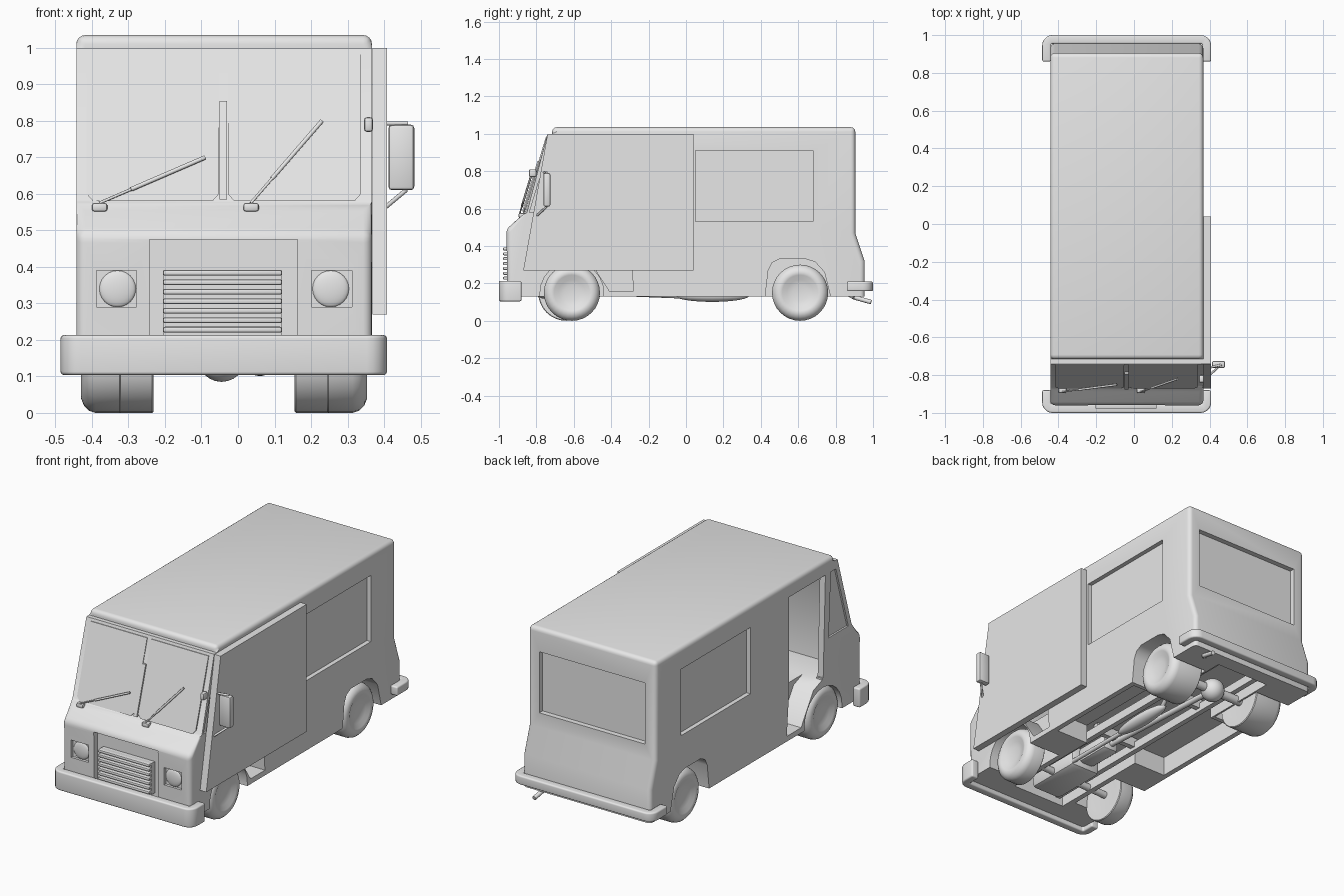
import bpy, bmesh, math
from mathutils import Vector, Matrix

cube = bpy.data.objects.get("Cube")
if cube:
    bpy.data.objects.remove(cube)

CX = -0.038           # centre line of the body
HALF = 0.405          # half width of the body

grey = bpy.data.materials.new("plain_grey")
grey.use_nodes = True
grey.diffuse_color = (0.8, 0.8, 0.8, 1)
grey.node_tree.nodes["Principled BSDF"].inputs["Base Color"].default_value = (0.8, 0.8, 0.8, 1)
parts = []


def finish(name, bm, keep=True):
    bmesh.ops.recalc_face_normals(bm, faces=bm.faces)
    me = bpy.data.meshes.new(name)
    bm.to_mesh(me)
    bm.free()
    ob = bpy.data.objects.new(name, me)
    bpy.context.collection.objects.link(ob)
    if keep:
        me.materials.append(grey)
        parts.append(ob)
    return ob


def prism(name, pts, axis, lo, hi, bevel=0, rule=None, segs=3, keep=True):
    """Extrude a 2D outline along an axis, rounding the edges that pass the rule."""
    place = {"x": lambda p: (lo, p[0], p[1]),
             "y": lambda p: (p[0], lo, p[1]),
             "z": lambda p: (p[0], p[1], lo)}[axis]
    bm = bmesh.new()
    face = bm.faces.new([bm.verts.new(place(p)) for p in pts])
    new = bmesh.ops.extrude_face_region(bm, geom=[face])["geom"]
    step = Vector([hi - lo if a == axis else 0 for a in "xyz"])
    bmesh.ops.translate(bm, vec=step, verts=[v for v in new if isinstance(v, bmesh.types.BMVert)])
    bmesh.ops.recalc_face_normals(bm, faces=bm.faces)
    if bevel:
        edges = [e for e in bm.edges if e.calc_face_angle(0) > 0.5 and (not rule or rule(e))]
        bmesh.ops.bevel(bm, geom=edges, offset=bevel, segments=segs, profile=0.5,
                        affect="EDGES", clamp_overlap=True)
    return finish(name, bm, keep)


def box(name, x, y, z, bevel=0, keep=True):
    outline = [(y[0], z[0]), (y[1], z[0]), (y[1], z[1]), (y[0], z[1])]
    return prism(name, outline, "x", x[0], x[1], bevel, segs=2, keep=keep)


def rods(name, path, r, sides=10):
    """A chain of straight round bars through the points."""
    bm = bmesh.new()
    for a, b in zip(path, path[1:]):
        a, b = Vector(a), Vector(b)
        d = b - a
        m = Matrix.Translation((a + b) / 2) @ d.to_track_quat("Z", "Y").to_matrix().to_4x4()
        bmesh.ops.create_cone(bm, cap_ends=True, segments=sides, radius1=r, radius2=r,
                              depth=d.length, matrix=m)
    return finish(name, bm)


def ball(name, loc, size):
    bm = bmesh.new()
    m = Matrix.Translation(loc) @ Matrix.Diagonal((*size, 1))
    bmesh.ops.create_uvsphere(bm, u_segments=24, v_segments=12, radius=1, matrix=m)
    return finish(name, bm)


def cut(ob, cutters):
    for c in cutters:
        c.hide_render = True
        mod = ob.modifiers.new("cut", "BOOLEAN")
        mod.operation, mod.solver, mod.object = "DIFFERENCE", "EXACT", c
    bpy.context.view_layer.update()
    me = bpy.data.meshes.new_from_object(ob.evaluated_get(bpy.context.evaluated_depsgraph_get()))
    ob.modifiers.clear()
    ob.data = me
    for c in cutters:
        bpy.data.objects.remove(c)


def side_x(s, a, b):
    """Range from offset a to b, measured outward from the centre line on side s."""
    return sorted((CX + s * a, CX + s * b))


def slope(z):
    """Depth of the windscreen plane at a height."""
    return -0.87 + (z - 0.57) * 0.302


def soft_edge(e):
    """Round the nose, roof and rear, but keep the windscreen frame and sill crisp."""
    zs = sorted(v.co.z for v in e.verts)
    front = min(v.co.y for v in e.verts) < -0.6
    return zs[1] > 0.2 and not (front and 0.9 < zs[1] < 1.01)


# Body shell from its side profile, with the roof set back above the windscreen
profile = [(-0.955, 0.13), (-0.96, 0.49), (-0.87, 0.57), (slope(1.0), 1.0), (-0.716, 1.0),
           (-0.716, 1.035), (0.905, 1.035), (0.905, 0.47), (0.955, 0.32), (0.955, 0.13)]
body = prism("body", profile, "x", CX - HALF, CX + HALF, 0.032, soft_edge, 4)

# Openings: cab, underside, grille, windows, arches, doorways and steps
cab = [(-0.80, 0.36), (-0.82, 0.62), (-0.71, 0.97), (0, 0.97), (0, 0.36)]
door = [(-0.61, 0.37), (-0.30, 0.37), (-0.30, 0.95), (-0.63, 0.95)]
step = [(-0.60, 0.40), (-0.60, 0.36), (-0.52, 0.33), (-0.41, 0.16), (-0.28, 0.16), (-0.30, 0.40)]
rear_arch = [(0.42, 0.1), (0.44, 0.27), (0.46, 0.31), (0.50, 0.33), (0.64, 0.33),
             (0.69, 0.315), (0.74, 0.26), (0.78, 0.1)]
front_arch = [(-0.61 + 0.17 * math.cos(t * math.pi / 12), 0.15 + 0.165 * math.sin(t * math.pi / 12))
              for t in range(13)] + [(-0.78, 0.1), (-0.44, 0.1)]
quarter = [(-0.66, 0.58), (slope(0.58) + 0.03, 0.58), (slope(0.95) + 0.03, 0.95), (-0.68, 0.95)]
tools = [
    prism("cut_cab", cab, "x", CX - 0.37, CX + 0.37, keep=False),
    prism("cut_door", door, "x", -0.6, 0.6, keep=False),
    box("cut_under_middle", (CX - 0.17, CX + 0.17), (-0.85, 0.87), (0, 0.25), keep=False),
    box("cut_under_rear", (CX - 0.375, CX + 0.375), (-0.24, 0.40), (0, 0.24), keep=False),
    box("cut_grille", (-0.243, 0.163), (-1.1, -0.925), (0.19, 0.475), keep=False),
    box("cut_rear_window", (CX - 0.335, CX + 0.335), (0.875, 1.1), (0.55, 0.90), keep=False),
]
for s in (-1, 1):
    tools += [
        prism("cut_step", step, "x", *side_x(s, 0.28, 0.6), keep=False),
        prism("cut_rear_arch", rear_arch, "x", *side_x(s, 0.18, 0.6), keep=False),
        prism("cut_front_arch", front_arch, "x", *side_x(s, 0.20, 0.6), keep=False),
        prism("cut_quarter", quarter, "x", *side_x(s, HALF - 0.01, 0.6), keep=False),
        box("cut_window", side_x(s, HALF - 0.025, 0.6), (0.05, 0.68), (0.53, 0.91), keep=False),
        box("cut_lamp", side_x(s, 0.24, 0.35), (-1.1, -0.942), (0.29, 0.39), keep=False),
    ]
cut(body, tools)

# Sliding door slab standing outside the body
prism("sliding_door", [(-0.87, 0.27), (0.04, 0.27), (0.04, 1.0), (-0.74, 1.0)], "x", 0.369, 0.408)

# Windscreen panes with clipped lower corners, and the centre bar
for x0, x1 in ((-0.415, -0.052), (-0.028, 0.337)):
    outline = [(x0 + 0.018, 0.58), (x1 - 0.018, 0.58), (x1, 0.60), (x1, 0.985), (x0, 0.985), (x0, 0.60)]
    bm = bmesh.new()
    pane = bm.faces.new([bm.verts.new((x, slope(z) - 0.004, z)) for x, z in outline])
    back = bmesh.ops.extrude_face_region(bm, geom=[pane])["geom"]
    bmesh.ops.translate(bm, vec=(0, 0.008, 0), verts=[v for v in back if isinstance(v, bmesh.types.BMVert)])
    finish("windscreen_pane", bm)
prism("centre_bar", [(slope(z) + out, z) for z, out in
                     ((0.585, -0.01), (0.585, 0.01), (0.855, 0.01), (0.855, -0.01))], "x", -0.05, -0.03)

# Grille
box("grille_back", (-0.205, 0.12), (-0.955, -0.92), (0.21, 0.39))
for i in range(7):
    z = 0.228 + i * 0.026
    box("grille_slat", (-0.205, 0.12), (-0.978, -0.945), (z - 0.008, z + 0.008), 0.005)

# Headlamps
for s in (-1, 1):
    ball("headlamp", (CX + s * 0.292, -0.944, 0.34), (0.05, 0.012, 0.05))


# Wrap-round bumpers with rounded corners
def bumper(name, tip, back, z, t, bevel):
    d = 1 if back > tip else -1
    x0, x1, r = -0.486, 0.408, 0.055
    outer, inner = [], []
    for cx, a0 in ((x0 + r, 180), (x1 - r, 270)):
        for k in range(6):
            a = math.radians(a0 + k * 18)
            c, q = math.cos(a), math.sin(a)
            outer.append((cx + r * c, tip + d * (r + r * q)))
            inner.append((cx + (r - t) * c, tip + d * (r + (r - t) * q)))
    pts = [(x0, back)] + outer + [(x1, back), (x1 - t, back)] + inner[::-1] + [(x0 + t, back)]
    prism(name, pts, "z", z[0], z[1], bevel, segs=4)


bumper("front_bumper", -1.0, -0.88, (0.104, 0.213), 0.046, 0.02)
bumper("rear_bumper", 1.0, 0.86, (0.158, 0.21), 0.046, 0.02)


# Wheels turned around the axle, rounded outside and square inside
def wheel(name, s, offset, y, h):
    outline = [(h - 0.024, 0), (h - 0.022, 0.04), (h - 0.016, 0.07), (h - 0.004, 0.095), (h, 0.11),
               (h - 0.008, 0.13), (h - 0.022, 0.144), (h - 0.04, 0.15), (0.004 - h, 0.15),
               (-h, 0.146), (-h, 0.1), (0.01 - h, 0)]
    bm = bmesh.new()
    vs = [bm.verts.new((CX + s * (offset + p), y, 0.15 + r)) for p, r in outline]
    es = [bm.edges.new(pair) for pair in zip(vs, vs[1:])]
    bmesh.ops.spin(bm, geom=vs + es, cent=(CX, y, 0.15), axis=(1, 0, 0),
                   angle=math.tau, steps=32, use_duplicate=False)
    bmesh.ops.remove_doubles(bm, verts=bm.verts, dist=0.0005)
    finish(name, bm)


for s in (-1, 1):
    wheel("front_wheel", s, 0.337, -0.61 if s > 0 else -0.64, 0.055)
    wheel("rear_wheel", s, 0.29, 0.61, 0.097)
    box("frame_rail", side_x(s, 0.12, 0.15), (-0.85, 0.87), (0.17, 0.22))

# Wipers: pivot block, arm and blade
for x0, x1, z1 in ((-0.38, -0.09, 0.70), (0.035, 0.23, 0.80)):
    box("wiper_pivot", (x0 - 0.02, x0 + 0.022), (-0.895, -0.86), (0.552, 0.575), 0.006)
    a = Vector((x0, slope(0.575) - 0.02, 0.575))
    b = Vector((x1, slope(z1) - 0.02, z1))
    rods("wiper_arm", [a, a.lerp(b, 0.5)], 0.004)
    rods("wiper_blade", [a.lerp(b, 0.3), b], 0.006)

# Side mirror and its brackets
box("mirror", (0.412, 0.483), (-0.762, -0.725), (0.61, 0.79), 0.01)
rods("mirror_lower_arm", [(0.40, -0.80, 0.56), (0.46, -0.745, 0.61)], 0.006)
rods("mirror_upper_arm", [(0.40, -0.76, 0.793), (0.465, -0.745, 0.793)], 0.006)
box("corner_marker", (0.345, 0.37), (-0.84, -0.80), (0.77, 0.81), 0.008)

# Running gear
rods("rear_axle", [(-0.33, 0.61, 0.15), (0.255, 0.61, 0.15)], 0.025, 16)
rods("front_axle", [(-0.37, -0.64, 0.15), (0.30, -0.61, 0.15)], 0.02, 16)
ball("differential", (-0.045, 0.61, 0.15), (0.065, 0.065, 0.065))
rods("drive_shaft", [(-0.045, -0.25, 0.19), (-0.045, 0.61, 0.15)], 0.016, 16)
box("engine_pan", (-0.14, 0.06), (-0.80, -0.45), (0.12, 0.25), 0.03)
box("gearbox", (-0.095, 0.01), (-0.47, -0.24), (0.15, 0.24), 0.025)
for y in (-0.2, 0.35, 0.82):
    box("cross_member", (CX - 0.14, CX + 0.14), (y - 0.015, y + 0.015), (0.19, 0.245))
rods("exhaust", [(0.04, -0.5, 0.15), (0.06, 0.0, 0.13), (0.06, 0.3, 0.13), (0.10, 0.45, 0.21),
                 (0.10, 0.75, 0.21), (0.26, 0.90, 0.125), (0.27, 0.99, 0.10)], 0.012, 12)
ball("muffler", (0.06, 0.14, 0.135), (0.04, 0.2, 0.034))

# Soft shading with crisp corners
bpy.ops.object.select_all(action="DESELECT")
for ob in parts:
    ob.select_set(True)
bpy.context.view_layer.objects.active = body
bpy.ops.object.shade_smooth_by_angle(angle=math.radians(38))
